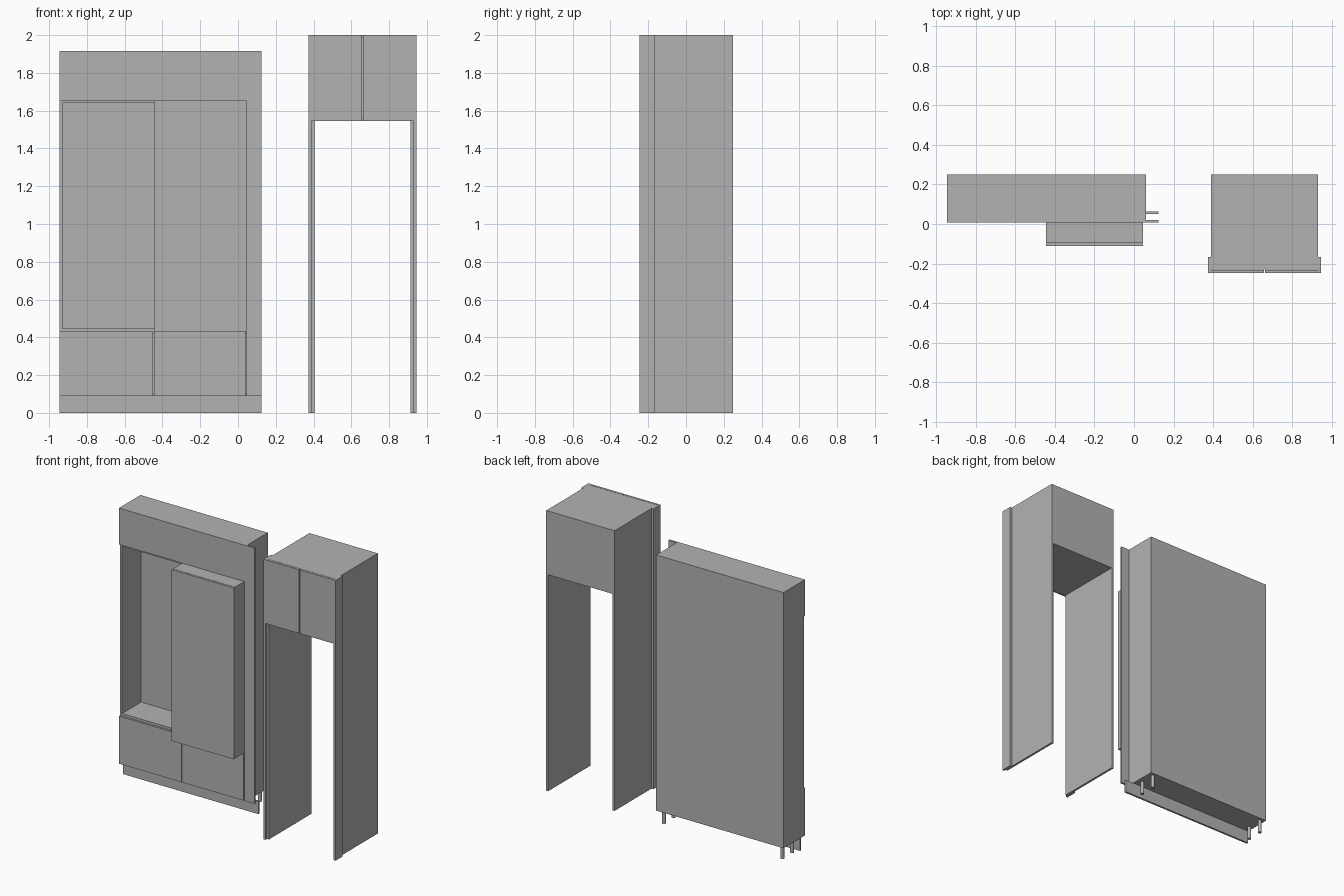
import bpy
import bmesh
from mathutils import Vector

cube = bpy.data.objects.get("Cube")
if cube:
    bpy.data.objects.remove(cube, do_unlink=True)

grey = bpy.data.materials.new("plain_grey")
grey.use_nodes = True
colour = (0.45, 0.45, 0.45, 1)
grey.diffuse_color = colour
grey.node_tree.nodes["Principled BSDF"].inputs["Base Color"].default_value = colour

T = 0.015      # board thickness
BACK = 0.25    # rear plane


def add_object(name, bm):
    mesh = bpy.data.meshes.new(name)
    bm.to_mesh(mesh)
    bm.free()
    mesh.materials.append(grey)
    obj = bpy.data.objects.new(name, mesh)
    bpy.context.collection.objects.link(obj)
    return obj


def board(name, x, y, z):
    """Flat board given by its extents on each axis."""
    bm = bmesh.new()
    bmesh.ops.create_cube(bm, size=1)
    for v in bm.verts:
        v.co = Vector([(a + b) / 2 + c * (b - a) for c, (a, b) in zip(v.co, (x, y, z))])
    return add_object(name, bm)


def carcass(name, x, y, z):
    """Open-fronted cabinet made of five boards."""
    inner = (x[0] + T, x[1] - T)
    board(name + "_right_side", (x[0], x[0] + T), y, z)
    board(name + "_left_side", (x[1] - T, x[1]), y, z)
    board(name + "_bottom", inner, y, (z[0], z[0] + T))
    board(name + "_top", inner, y, (z[1] - T, z[1]))
    board(name + "_back", inner, (y[1] - T, y[1]), (z[0] + T, z[1] - T))


# Tall unit: three stacked cabinets
LEFT, RIGHT, END = 0.06, -0.945, 0.125
BASE, LOW, HIGH, TOP = 0.09, 0.432, 1.655, 1.915
FRONT = (0.007, 0.021)
depth = (FRONT[1], BACK)
for name, z in (("base_cabinet", (BASE, LOW)),
                ("open_cabinet", (LOW, HIGH)),
                ("top_cabinet", (HIGH, TOP))):
    carcass(name, (RIGHT, LEFT), depth, z)

# Fronts, side filler and plinth
board("top_front", (RIGHT, END), FRONT, (HIGH, TOP))
board("side_filler", (0.045, END), FRONT, (BASE, HIGH))
board("base_door_right", (RIGHT, -0.45), FRONT, (BASE, LOW - 0.002))
board("base_door_left", (-0.446, 0.04), FRONT, (BASE, LOW - 0.002))
board("plinth", (RIGHT, END), (0.05, 0.064), (0, BASE))

# Feet under the base cabinet
for i, x in enumerate((-0.915, 0.02)):
    for j, y in enumerate((0.11, 0.22)):
        bm = bmesh.new()
        bmesh.ops.create_cone(bm, cap_ends=True, segments=12, radius1=0.013,
                              radius2=0.013, depth=BASE)
        bmesh.ops.translate(bm, verts=bm.verts, vec=(x, y, BASE / 2))
        add_object(f"foot_{i}_{j}", bm)

# Projecting cupboard in front of the open cabinet
board("cupboard_body", (-0.445, 0.045), (-0.097, FRONT[0]), (LOW, HIGH))
board("cupboard_door", (-0.445, 0.045), (-0.112, -0.099), (LOW, HIGH))

# Overhead cabinet on two full-height side panels
MID, HALF, LINTEL, HEIGHT = 0.659, 0.27, 1.545, 2.0
for side, name in ((-1, "right"), (1, "left")):
    def across(a, b):
        return tuple(sorted((MID + side * a, MID + side * b)))
    board(f"side_panel_{name}", across(HALF - T, HALF), (-0.23, BACK), (0, HEIGHT))
    board(f"edge_filler_{name}", across(HALF, HALF + T), (-0.247, -0.167), (0, HEIGHT))
    board(f"overhead_door_{name}", across(0.003, HALF), (-0.247, -0.232), (LINTEL, HEIGHT))
carcass("overhead_cabinet", (MID - HALF + T, MID + HALF - T), (-0.23, BACK), (LINTEL, HEIGHT))
